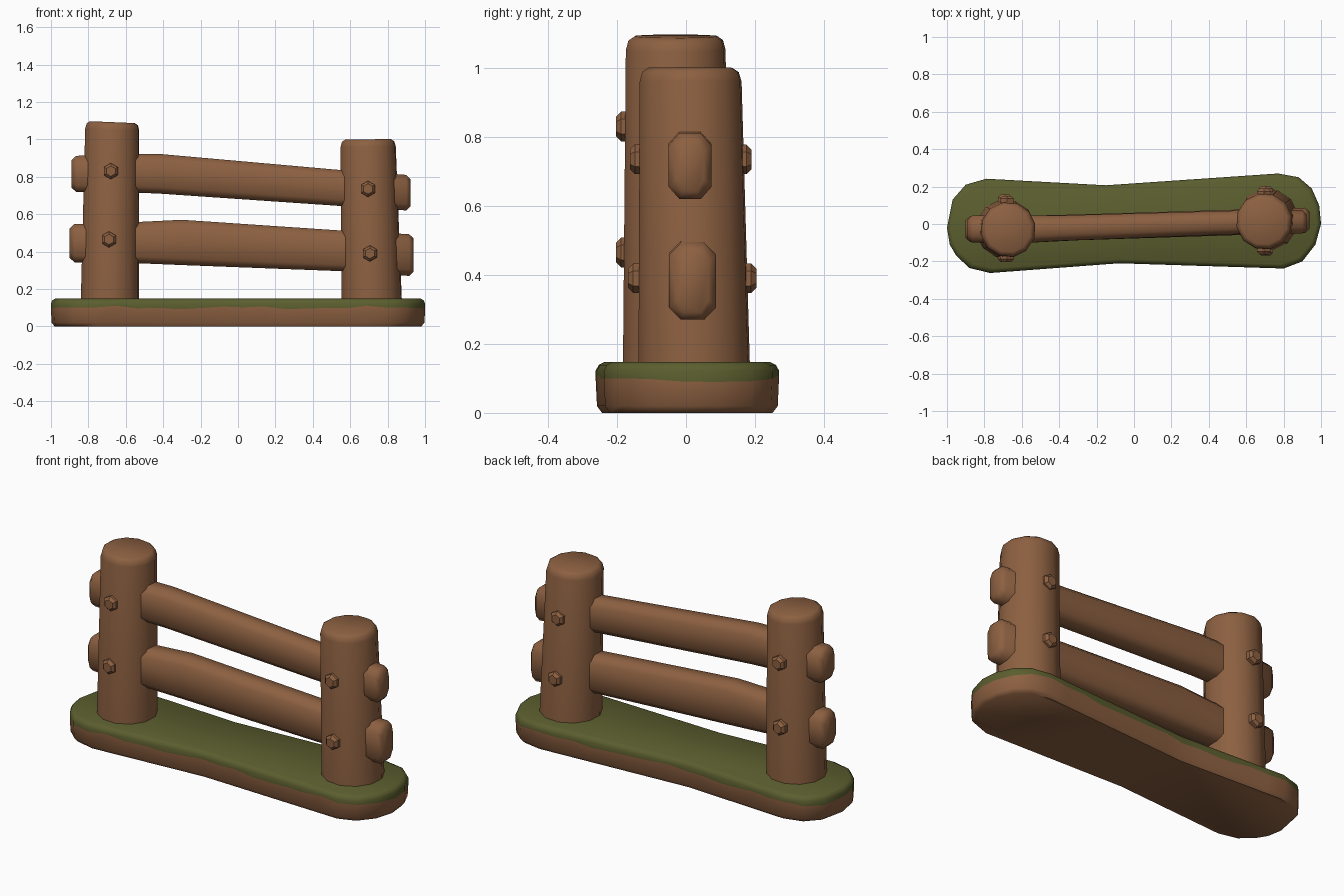
import bpy, math
from math import sin, cos, pi, radians

cube = bpy.data.objects.get("Cube")
if cube:
    bpy.data.objects.remove(cube, do_unlink=True)


def material(name, rgb):
    m = bpy.data.materials.new(name)
    m.use_nodes = True
    m.diffuse_color = (*rgb, 1)
    m.node_tree.nodes["Principled BSDF"].inputs["Base Color"].default_value = (*rgb, 1)
    return m


WOOD = material("brown wood", (0.265, 0.118, 0.053))
GRASS = material("moss green", (0.105, 0.112, 0.028))


def loft(name, rings, mats, angle, band_mats=None):
    """Skin a stack of equal-length rings and cap both ends."""
    n = len(rings[0])
    verts = [p for r in rings for p in r]
    faces = [tuple(reversed(range(n)))]
    index = [0]
    for k in range(len(rings) - 1):
        for i in range(n):
            j = (i + 1) % n
            faces.append((k * n + i, k * n + j, (k + 1) * n + j, (k + 1) * n + i))
            index.append(band_mats[k] if band_mats else 0)
    faces.append(tuple(range(len(verts) - n, len(verts))))
    index.append(index[-1])
    me = bpy.data.meshes.new(name)
    me.from_pydata(verts, [], faces)
    for m in mats:
        me.materials.append(m)
    me.polygons.foreach_set("material_index", index)
    ob = bpy.data.objects.new(name, me)
    bpy.context.collection.objects.link(ob)
    bpy.ops.object.select_all(action="DESELECT")
    ob.select_set(True)
    bpy.context.view_layer.objects.active = ob
    bpy.ops.object.shade_smooth_by_angle(angle=radians(angle))
    return ob


# Ground slab: waisted outline, long edges subdivided for the ragged moss line
corners = [(-1, -.02), (-.985, -.11), (-.95, -.17), (-.88, -.235), (-.77, -.262),
           (-.08, -.21), (.8, -.238), (.9, -.2), (.97, -.11), (1, 0), (.99, .1),
           (.95, .19), (.88, .25), (.77, .27), (-.15, .207), (-.79, .242),
           (-.9, .21), (-.97, .13)]
outline = []
for (ax, ay), (bx, by) in zip(corners, corners[1:] + corners[:1]):
    steps = max(1, round(math.hypot(bx - ax, by - ay) / 0.11))
    outline += [(ax + (bx - ax) * t / steps, ay + (by - ay) * t / steps)
                for t in range(steps)]


def slab_ring(sx, sy, z):
    return [(x * sx, y * sy, z) for x, y in outline]


moss_line = [(x, y, .1 + .006 * sin(9 * x + 1.5) + .005 * sin(23 * x + 8 * y))
             for x, y in outline]
loft("ground_slab",
     [slab_ring(.98, .93, 0), slab_ring(.997, .985, .02), moss_line,
      slab_ring(1, 1, .122), slab_ring(.993, .965, .139), slab_ring(.978, .9, .148)],
     [WOOD, GRASS], 50, [0, 0, 1, 1, 1])


# Posts: twelve-sided, leaning, with rounded tops
def post(name, bottom, top, r0, r1, height, slope):
    rings = []
    for z, s in ((.12, 1), (height - .04, 1), (height - .012, .95), (height, .83)):
        t = (z - .12) / (height - .12)
        cx, cy = (b + (u - b) * t for b, u in zip(bottom, top))
        r = (r0 + (r1 - r0) * t) * s
        tilt = slope if t > .5 else 0
        rings.append([(cx + r * cos(a), cy + r * sin(a), z + tilt * cos(a))
                      for a in (2 * pi * i / 12 + .2 for i in range(12))])
    loft(name, rings, [WOOD], 50)


post("right_post", (-.685, -.027), (-.672, -.03), .159, .147, 1.092, -.005)
post("left_post", (.715, .024), (.695, .013), .165, .15, 1.0, .002)


# Rails: chamfered beams running through both posts
def rail(name, stations):
    rings = []
    for x, cy, half, low, high, shrink in stations:
        h, lo, hi = half - shrink, low + shrink, high - shrink
        c, d = h * .5, .035
        rings.append([(x, cy + y, z) for y, z in (
            (-h + c, lo), (h - c, lo), (h, lo + d), (h, hi - d),
            (h - c, hi), (-h + c, hi), (-h, hi - d), (-h, lo + d))])
    loft(name, rings, [WOOD], 50)


rail("upper_rail", [(-.89, -.027, .073, .72, .91, .022), (-.865, -.027, .073, .718, .912, 0),
                    (-.54, -.027, .072, .715, .922, 0), (-.42, -.023, .068, .71, .922, 0),
                    (.56, .009, .063, .643, .835, 0), (.9, .012, .062, .62, .81, 0),
                    (.922, .012, .062, .62, .81, .022)])
rail("lower_rail", [(-.9, -.027, .07, .345, .545, .022), (-.875, -.027, .07, .343, .547, 0),
                    (-.54, -.027, .072, .338, .558, 0), (-.3, -.018, .069, .328, .57, 0),
                    (.56, .009, .068, .295, .512, 0), (.915, .019, .068, .27, .493, 0),
                    (.938, .019, .068, .27, .493, .022)])


# Pegs: six-sided heads on the front and back of each post
def peg(name, x, z, root, tip):
    side = 1 if tip > root else -1
    rings = []
    for y, r in ((root, .043), (tip - side * .015, .043), (tip, .028)):
        rings.append([(x + r * cos(a), y, z - side * r * sin(a))
                      for a in (pi / 3 * i + pi / 6 for i in range(6))])
    loft(name, rings, [WOOD], 35)


for level, x, z, front, back in (("upper_right", -.68, .83, -.203, .15),
                                 ("lower_right", -.69, .465, -.203, .157),
                                 ("upper_left", .695, .735, -.163, .19),
                                 ("lower_left", .705, .39, -.168, .204)):
    middle = (front + back) / 2
    peg(level + "_front_peg", x, z, middle - .1, front)
    peg(level + "_back_peg", x, z, middle + .1, back)
